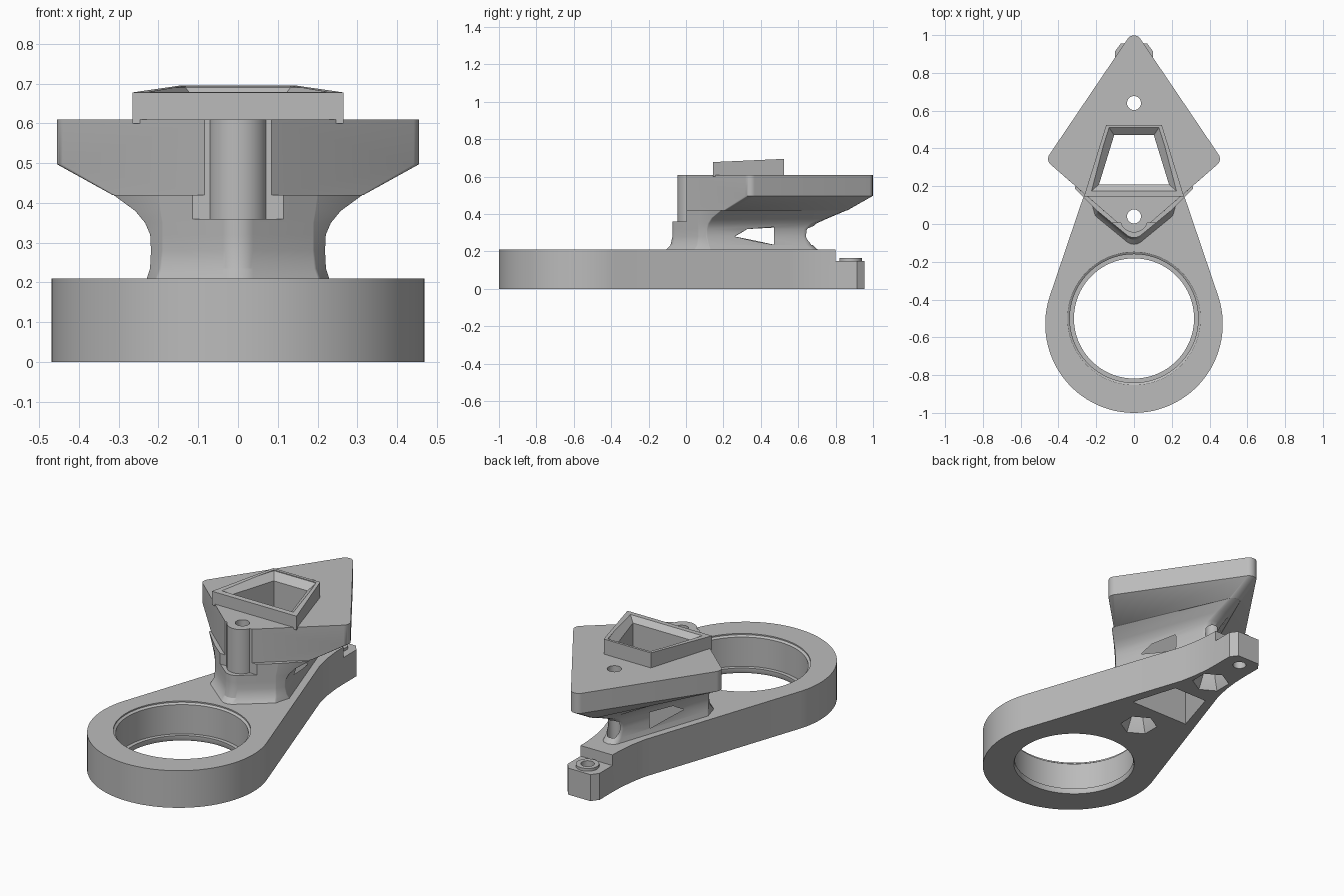
import bpy, bmesh
from math import sin, cos, pi, radians, tan
from mathutils import Vector

old = bpy.data.objects.get("Cube")
if old:
    bpy.data.objects.remove(old)

grey = bpy.data.materials.new("plain grey")
grey.use_nodes = True
colour = (0.5, 0.5, 0.5, 1)
grey.diffuse_color = colour
grey.node_tree.nodes["Principled BSDF"].inputs["Base Color"].default_value = colour


def circle(r, y, n=32, turn=0):
    return [(r * cos(turn + 2 * pi * i / n), y + r * sin(turn + 2 * pi * i / n)) for i in range(n)]


def mirrored(half):
    """Close a right-hand half outline; points on the axis are not doubled."""
    return half + [(-p[0],) + tuple(p[1:]) for p in reversed(half) if p[0] > 1e-5]


def rounded(half, steps=8):
    """Mirror (x, y, radius) corners and round each one with an arc."""
    pts, out = mirrored(half), []
    for i, (x, y, r) in enumerate(pts):
        p = Vector((x, y))
        a = (Vector(pts[i - 1][:2]) - p).normalized()
        b = (Vector(pts[(i + 1) % len(pts)][:2]) - p).normalized()
        ang = a.angle(b)
        t = r / tan(ang / 2)
        centre = p + (a + b).normalized() * r / sin(ang / 2)
        u, v = p + a * t - centre, p + b * t - centre
        for k in range(steps + 1):
            w = u.lerp(v, k / steps).normalized() * r
            out.append(tuple(centre + w))
    return out


def loft(name, rings):
    """Skin a stack of (outline, height) rings and cap both ends."""
    bm = bmesh.new()
    loops = [[bm.verts.new((x, y, z)) for x, y in pts] for pts, z in rings]
    n = len(loops[0])
    for lo, hi in zip(loops, loops[1:]):
        for i in range(n):
            j = (i + 1) % n
            bm.faces.new((lo[i], lo[j], hi[j], hi[i]))
    bm.faces.new(loops[0][::-1])
    bm.faces.new(loops[-1])
    bmesh.ops.recalc_face_normals(bm, faces=bm.faces)
    mesh = bpy.data.meshes.new(name)
    bm.to_mesh(mesh)
    bm.free()
    obj = bpy.data.objects.new(name, mesh)
    bpy.context.collection.objects.link(obj)
    mesh.materials.append(grey)
    return obj


def box(name, hx, y0, y1, z0, z1):
    pts = [(-hx, y0), (hx, y0), (hx, y1), (-hx, y1)]
    return loft(name, [(pts, z0), (pts, z1)])


def finish(obj, cutters, angle=28):
    """Cut the part, bake the result and smooth its gentle edges."""
    for c in cutters:
        m = obj.modifiers.new("cut", 'BOOLEAN')
        m.operation, m.solver, m.object = 'DIFFERENCE', 'EXACT', c
    deps = bpy.context.evaluated_depsgraph_get()
    mesh = bpy.data.meshes.new_from_object(obj.evaluated_get(deps))
    obj.modifiers.clear()
    obj.data = mesh
    bpy.ops.object.select_all(action='DESELECT')
    obj.select_set(True)
    bpy.context.view_layer.objects.active = obj
    bpy.ops.object.shade_smooth_by_angle(angle=radians(angle))


# Base plate outline: round front, tapering sides, narrow rear tab
arc = [(0.47 * cos(radians(a)), -0.53 + 0.47 * sin(radians(a))) for a in range(-90, 20, 4)]
arc[0] = (0, -1)
tail = [(0.13, 0.55), (0.112, 0.64), (0.102, 0.73), (0.1, 0.8), (0.1, 0.915), (0.07, 0.955)]
outline = mirrored(arc + tail)
base = loft("base_plate", [(outline, 0), (outline, 0.21)])

# Waisted neck
neck_rows = [  # height, front tip, shoulder x, side x, side y, back tip, back radius
    (0.13, -0.13, 0.21, 0.235, 0.13, 0.84, 0.05),
    (0.18, -0.13, 0.21, 0.235, 0.13, 0.84, 0.05),
    (0.21, -0.125, 0.205, 0.23, 0.13, 0.81, 0.05),
    (0.235, -0.1, 0.195, 0.222, 0.12, 0.785, 0.05),
    (0.28, -0.09, 0.19, 0.22, 0.11, 0.765, 0.05),
    (0.32, -0.09, 0.19, 0.222, 0.11, 0.77, 0.05),
    (0.35, -0.09, 0.19, 0.235, 0.12, 0.8, 0.05),
    (0.38, -0.09, 0.195, 0.26, 0.14, 0.85, 0.045),
    (0.42, -0.09, 0.2, 0.315, 0.19, 0.92, 0.04)]
neck = loft("neck", [(rounded([(0, f, 0.06), (s, f + s * 0.82, 0.02), (x, y, 0.01), (0, b, r)]), z)
                     for z, f, s, x, y, b, r in neck_rows])

# Kite shaped head with sloping underside
kite = rounded([(0, -0.069, 0.075), (0.468, 0.338, 0.04), (0, 1.03, 0.04)])
kite_low = rounded([(0, -0.069, 0.075), (0.32, 0.209, 0.02), (0, 0.92, 0.04)])
head = loft("kite_head", [(kite_low, 0.42), (kite, 0.497), (kite, 0.61)])

# Round post at the front tip
post = loft("front_post", [(circle(0.075, 0.03), 0.355), (circle(0.075, 0.03), 0.61)])

# Raised collar around the window, top tilting up to the rear
window = [(-0.185, 0.21), (0.185, 0.21), (0.105, 0.47), (-0.105, 0.47)]
mouth = [(-0.242, 0.16), (0.242, 0.16), (0.132, 0.51), (-0.132, 0.51)]
rim = [(-0.265, 0.145), (0.265, 0.145), (0.147, 0.525), (-0.147, 0.525)]
collar = loft("window_collar", [(rim, 0.6), (rim, 0.68)])
for v in collar.data.vertices:
    if v.co.z > 0.65:
        v.co.z = 0.678 + (v.co.y - 0.145) * 0.045

# Tab boss
boss = loft("tab_boss", [(circle(0.06, 0.88), 0.14), (circle(0.06, 0.88), 0.165)])

# Cutters
bore = loft("bore_cutter", [(circle(r, -0.5, 96), z) for r, z in (
    (0.328, -0.01), (0.318, 0.01), (0.318, 0.03), (0.34, 0.03),
    (0.34, 0.195), (0.352, 0.203), (0.352, 0.3))])
shaft = loft("window_cutter", [(window, -0.1), (window, 0.9)])
bevel = loft("mouth_cutter", [(window, 0.655), (mouth, 0.69), (mouth, 0.75)])
bolts = [loft("bolt_cutter", [(circle(0.037, y), -0.1), (circle(0.037, y), 0.9)]) for y in (0.04, 0.64)]
nuts = [loft("nut_cutter", [(circle(r, y, 6, pi / 6), z) for r, z in (
    (0.103, -0.01), (0.065, 0.07), (0.065, 0.16))]) for y in (0.04, 0.64)]
tab_hole = loft("tab_hole_cutter", [(circle(0.035, 0.88), -0.1), (circle(0.035, 0.88), 0.3)])
step = box("step_cutter", 0.3, 0.8, 1.2, 0.15, 0.4)
slot = box("slot_cutter", 0.085, -0.3, 0.004, 0.36, 0.8)
ledge = box("ledge_cutter", 0.115, -0.3, 0.004, 0.36, 0.43)

through = [shaft] + bolts
finish(base, [bore, step, tab_hole] + through + nuts)
finish(neck, [slot, ledge] + through + nuts)
finish(head, [slot] + through)
finish(post, bolts)
finish(collar, [shaft, bevel])
finish(boss, [tab_hole])

for c in [bore, bevel, tab_hole, step, slot, ledge] + through + nuts:
    bpy.data.objects.remove(c)
